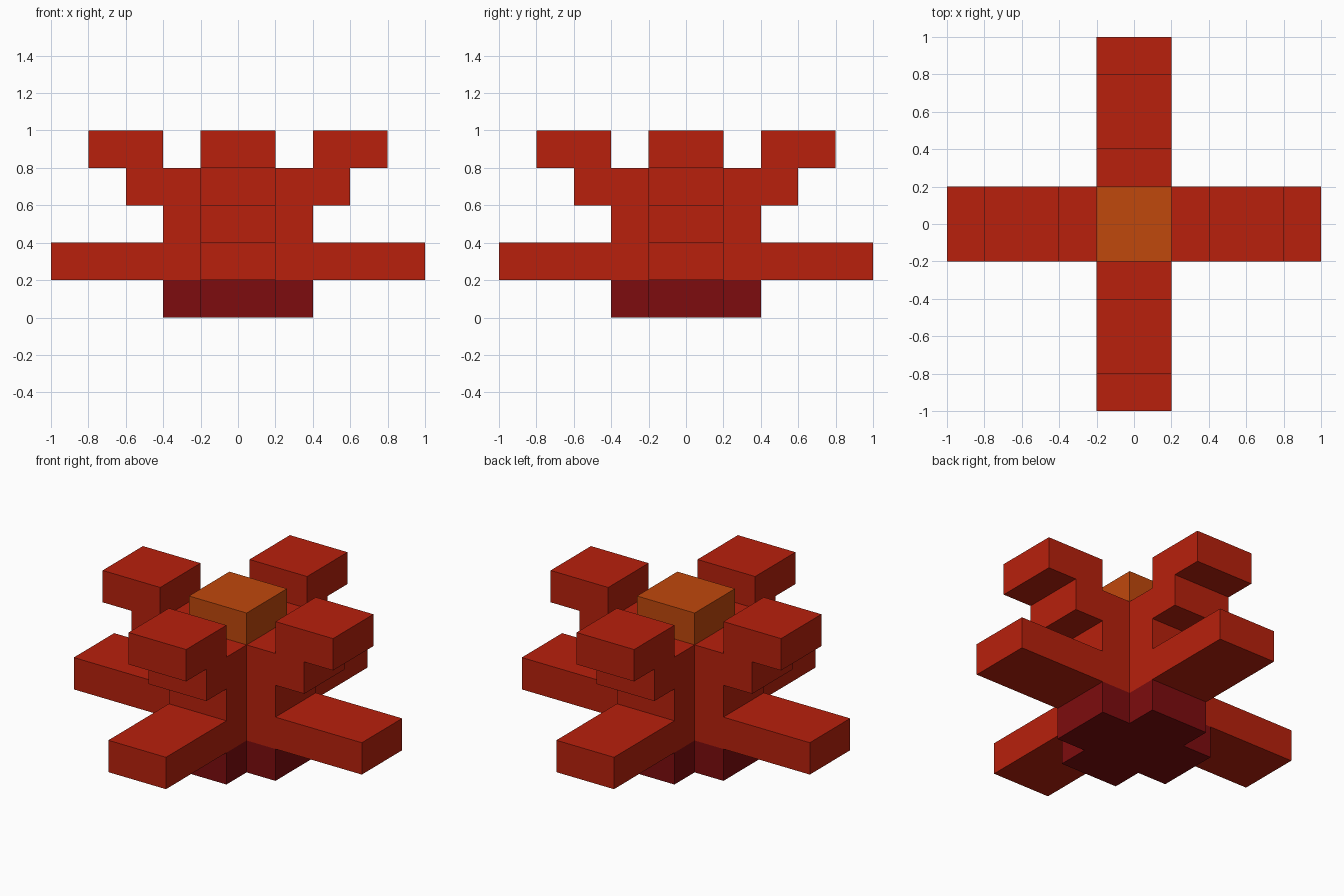
import bpy
import bmesh
from mathutils import Matrix, Vector

cube = bpy.data.objects.get("Cube")
if cube:
    bpy.data.objects.remove(cube, do_unlink=True)


def material(name, rgb):
    m = bpy.data.materials.new(name)
    m.use_nodes = True
    m.diffuse_color = (*rgb, 1)
    bsdf = next(n for n in m.node_tree.nodes if n.type == 'BSDF_PRINCIPLED')
    bsdf.inputs["Base Color"].default_value = (*rgb, 1)
    return m


RED = material("petal red", (0.479, 0.0144, 0.0037))
DARK = material("dark red", (0.205, 0.0037, 0.0044))
ORANGE = material("centre orange", (0.527, 0.065, 0.0037))


def prism(name, outline, direction, mat, turn=0):
    """Extrude a closed outline of 3D points, then turn it about z."""
    bm = bmesh.new()
    face = bm.faces.new([bm.verts.new(p) for p in outline])
    out = bmesh.ops.extrude_face_region(bm, geom=[face], use_keep_orig=True)
    moved = [v for v in out["geom"] if isinstance(v, bmesh.types.BMVert)]
    bmesh.ops.translate(bm, verts=moved, vec=Vector(direction))
    bmesh.ops.recalc_face_normals(bm, faces=bm.faces[:])
    bmesh.ops.rotate(bm, verts=bm.verts[:], matrix=Matrix.Rotation(turn, 3, 'Z'))
    mesh = bpy.data.meshes.new(name)
    bm.to_mesh(mesh)
    bm.free()
    mesh.materials.append(mat)
    ob = bpy.data.objects.new(name, mesh)
    bpy.context.collection.objects.link(ob)
    return ob


W = 0.2  # half the width of every bar

# Side outline of one petal: low leaf, stem, stepped upper petal
petal = [(0.2, 0.2), (1, 0.2), (1, 0.4), (0.4, 0.4), (0.4, 0.6), (0.6, 0.6),
         (0.6, 0.8), (0.8, 0.8), (0.8, 1), (0.4, 1), (0.4, 0.8), (0.2, 0.8)]

# Left and right petals joined through the core as one plate
both = petal[1:-1] + [(-x, z) for x, z in reversed(petal[1:-1])]
prism("side_petals", [(x, -W, z) for x, z in both], (0, 2 * W, 0), RED)

# Front and back petals
QUARTER = 1.5707963
for name, turn in (("back_petal", QUARTER), ("front_petal", -QUARTER)):
    prism(name, [(x, -W, z) for x, z in petal], (0, 2 * W, 0), RED, turn)

# Cross-shaped base
corner = [(0.4, -W), (0.4, W), (W, W)]
cross = []
for i in range(4):
    rot = Matrix.Rotation(i * QUARTER, 2)
    cross += [rot @ Vector(p) for p in corner]
prism("base", [(p.x, p.y, 0) for p in cross], (0, 0, 0.2), DARK)

# Raised flower centre
prism("flower_centre", [(-W, -W, 0.8), (W, -W, 0.8), (W, W, 0.8), (-W, W, 0.8)],
      (0, 0, 0.2), ORANGE)
